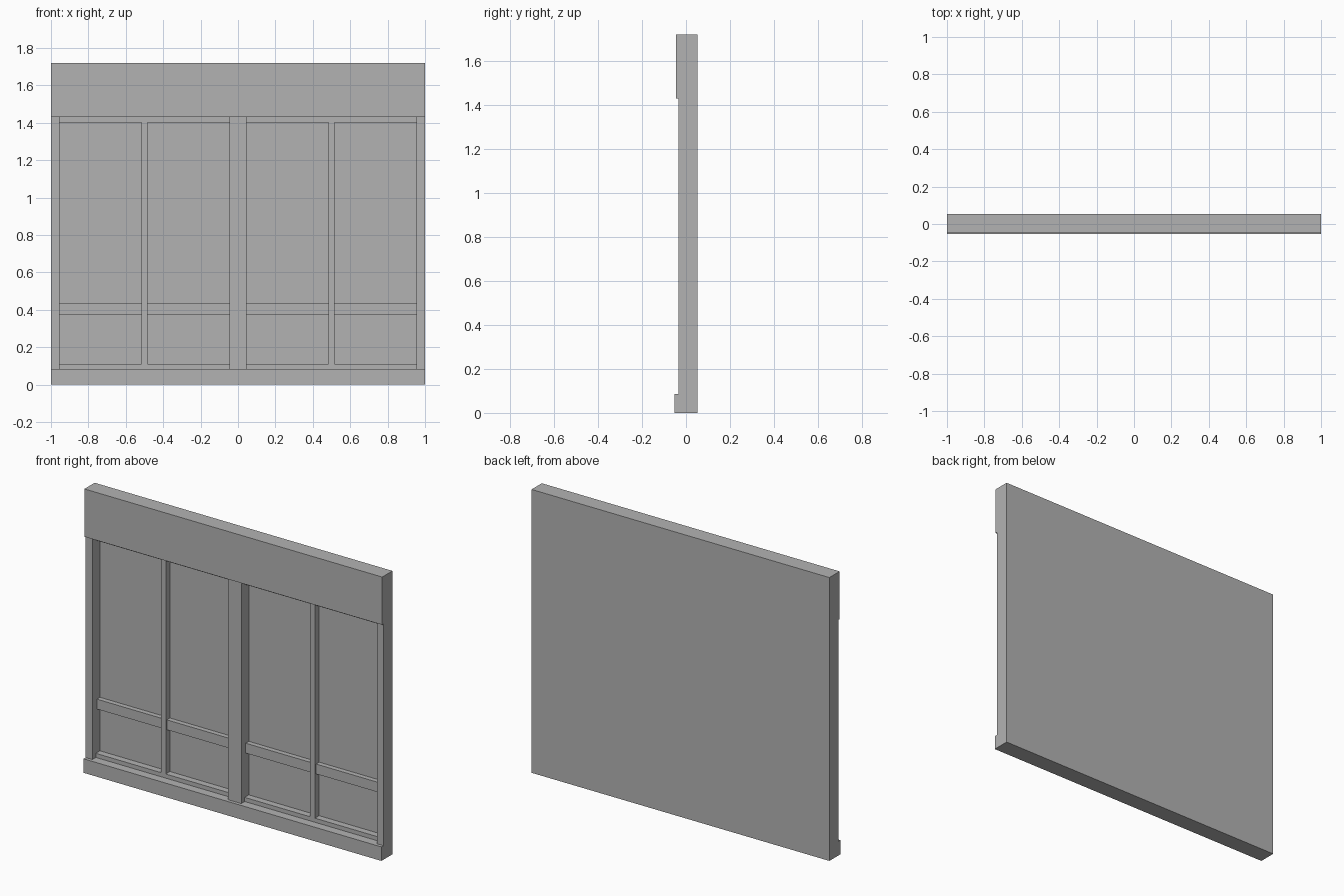
import bpy

cube = bpy.data.objects.get("Cube")
if cube:
    bpy.data.objects.remove(cube, do_unlink=True)

grey = bpy.data.materials.new("plain_grey")
grey.use_nodes = True
colour = (0.45, 0.45, 0.45, 1)
grey.diffuse_color = colour
grey.node_tree.nodes["Principled BSDF"].inputs["Base Color"].default_value = colour

BACK = 0.053     # rear plane of the whole wall
PANE = 0.04      # front of the glazing
FRAME = 0.0      # front of the window frames
POST = -0.033    # front of the wall posts
SILL, HEAD = 0.085, 1.43
TOP = 1.72
EDGE, MID = 0.955, 0.045


def box(name, x, y, z):
    """Box spanning the given (low, high) pairs."""
    bpy.ops.mesh.primitive_cube_add(size=1)
    obj = bpy.context.object
    obj.name = name
    spans = (x, y, z)
    for v in obj.data.vertices:
        v.co = [s[0] if c < 0 else s[1] for c, s in zip(v.co, spans)]
    obj.data.materials.append(grey)
    return obj


# Solid bands at the foot and head of the wall
box("base_plinth", (-1, 1), (-BACK, BACK), (0, SILL))
box("header_panel", (-1, 1), (-0.045, BACK), (HEAD, TOP))

# Full-depth posts
box("centre_post", (-MID, MID), (POST, BACK), (SILL, HEAD))
for side, sign in (("left", 1), ("right", -1)):
    def span(a, b):
        return tuple(sorted((sign * a, sign * b)))

    box(side + "_post", span(EDGE, 1), (POST, BACK), (SILL, HEAD))

    # Window bay: glazing, frame, mullion and the recessed cross rails
    bay = span(MID, EDGE)
    box(side + "_glazing", bay, (PANE, BACK), (SILL, HEAD))
    box(side + "_bottom_rail", bay, (FRAME, PANE), (SILL, 0.11))
    box(side + "_top_rail", bay, (FRAME, PANE), (1.403, HEAD))
    box(side + "_mullion", span(0.485, 0.517), (FRAME, PANE), (0.11, 1.403))
    box(side + "_inner_cross_rail", span(MID, 0.485), (0.01, PANE), (0.375, 0.435))
    box(side + "_outer_cross_rail", span(0.517, EDGE), (0.01, PANE), (0.375, 0.435))
